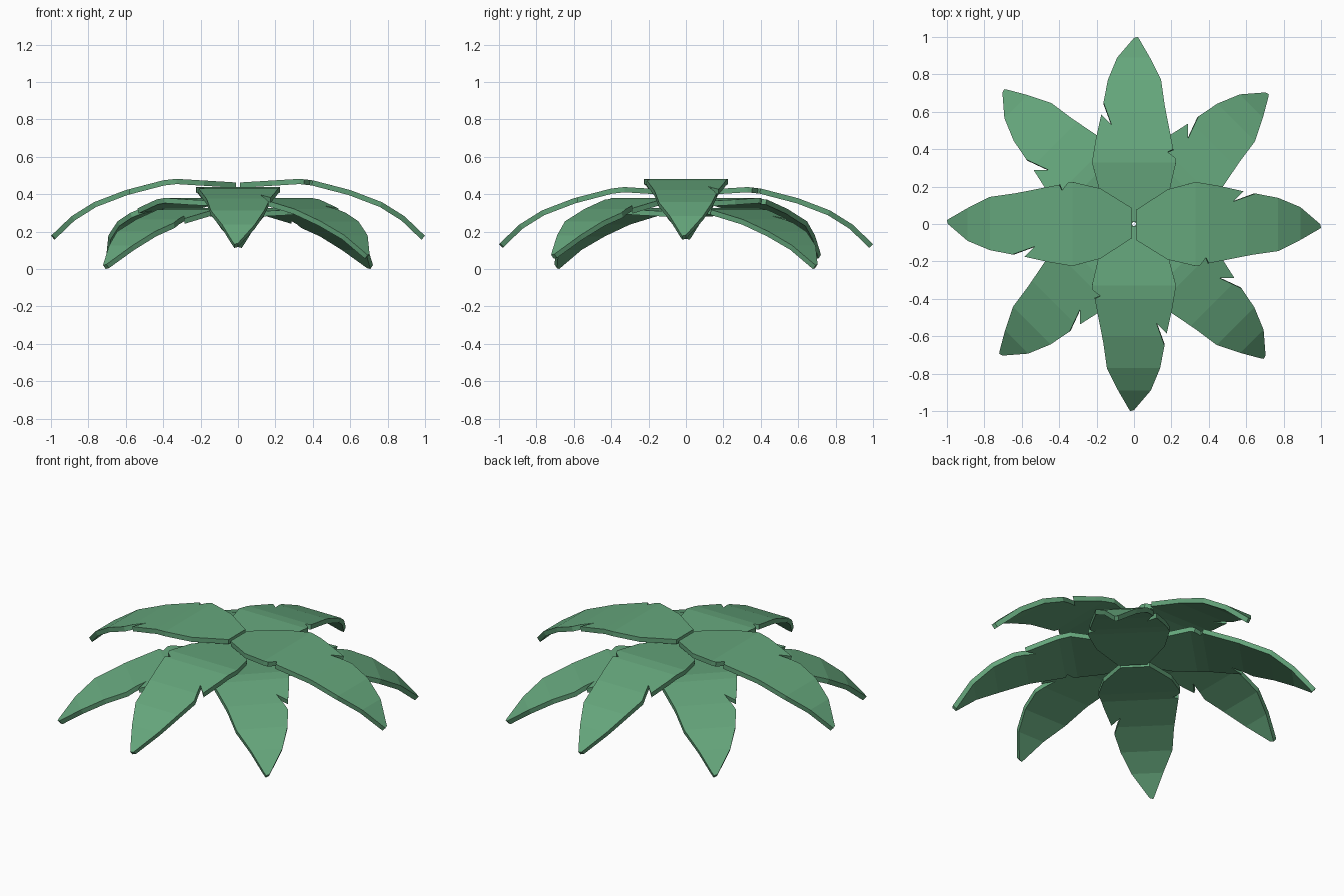
import bpy, bmesh, math

if "Cube" in bpy.data.objects:
    bpy.data.objects.remove(bpy.data.objects["Cube"])

# Leaf outline seen from above, pointing along +x, with two torn notches
OUTLINE = [(0.01, -0.085), (0.18, -0.19), (0.33, -0.225), (0.355, -0.22),
           (0.385, -0.18), (0.40, -0.21), (0.63, -0.165), (0.77, -0.145),
           (0.89, -0.085), (0.985, -0.03), (1.0, -0.02), (0.995, 0.0),
           (0.89, 0.09), (0.77, 0.14), (0.65, 0.163), (0.53, 0.12),
           (0.585, 0.175), (0.45, 0.205), (0.33, 0.225), (0.18, 0.185),
           (0.01, 0.075)]

# Droop of the upper surface along the leaf: (distance, height offset)
DROOP = [(0.0, -0.02), (0.33, 0.0), (0.40, -0.008), (0.60, -0.06),
         (0.77, -0.125), (0.89, -0.20), (1.0, -0.305)]


def droop(r):
    for (a, za), (b, zb) in zip(DROOP, DROOP[1:]):
        if r <= b:
            return za + (zb - za) * (r - a) / (b - a)
    return DROOP[-1][1]


mat = bpy.data.materials.new("leaf_green")
mat.diffuse_color = (0.13, 0.38, 0.20, 1)
mat.use_nodes = True
mat.node_tree.nodes["Principled BSDF"].inputs["Base Color"].default_value = mat.diffuse_color


def make_leaf_mesh():
    bm = bmesh.new()
    bm.faces.new([bm.verts.new((x, y, 0)) for x, y in OUTLINE])
    # Crease lines across the leaf
    for r, _ in DROOP[1:-1]:
        bmesh.ops.bisect_plane(bm, geom=bm.verts[:] + bm.edges[:] + bm.faces[:],
                               dist=1e-5, plane_co=(r, 0, 0), plane_no=(1, 0, 0))
    for v in bm.verts:
        v.co.z = droop(v.co.x)
    bm.normal_update()
    mesh = bpy.data.meshes.new("leaf")
    bm.to_mesh(mesh)
    bm.free()
    mesh.materials.append(mat)
    return mesh


leaf = make_leaf_mesh()

# Four stacked pairs of opposite leaves: (name, angle, plateau height)
for name, angle, level in [("bottom_leaf", 45, 0.325), ("lower_leaf", 135, 0.38),
                           ("upper_leaf", 90, 0.438), ("top_leaf", 0, 0.482)]:
    for i in range(2):
        ob = bpy.data.objects.new(f"{name}_{i + 1}", leaf)
        ob.location.z = level
        ob.rotation_euler.z = math.radians(angle + 180 * i)
        bpy.context.collection.objects.link(ob)
        thick = ob.modifiers.new("thickness", 'SOLIDIFY')
        thick.thickness = 0.028
        thick.offset = -1
